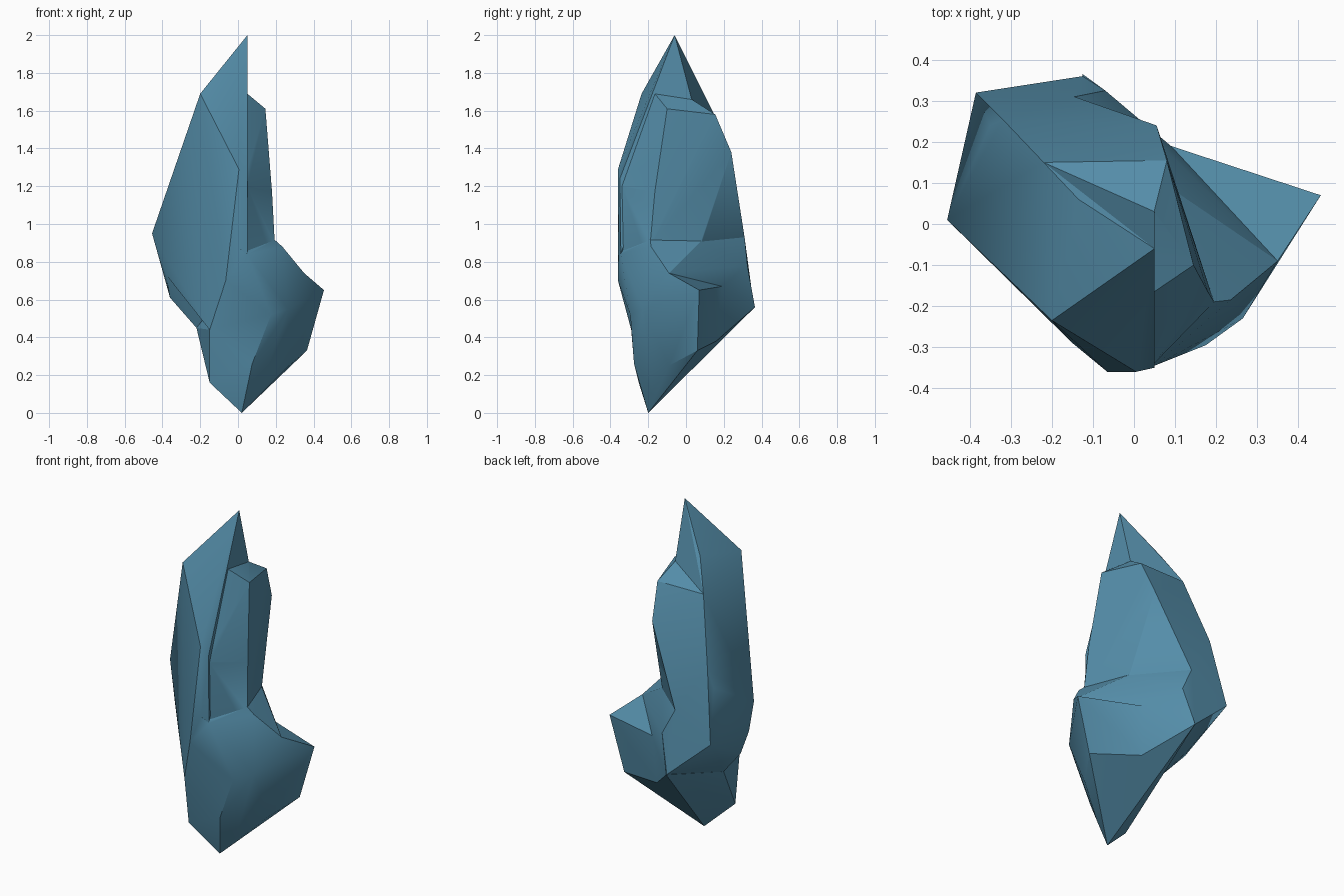
import bpy, bmesh, math

stone = bpy.data.materials.new("slate blue stone")
stone.diffuse_color = (0.09, 0.27, 0.40, 1)


def chunk(name, pts):
    """Faceted convex rock chunk wrapped around its corner points."""
    bm = bmesh.new()
    for p in pts:
        bm.verts.new(p)
    bmesh.ops.convex_hull(bm, input=bm.verts[:])
    loose = [v for v in bm.verts if not v.link_faces]
    bmesh.ops.delete(bm, geom=loose, context='VERTS')
    bmesh.ops.recalc_face_normals(bm, faces=bm.faces[:])
    me = bpy.data.meshes.new(name)
    bm.to_mesh(me)
    bm.free()
    me.materials.append(stone)
    ob = bpy.data.objects.new(name, me)
    bpy.context.collection.objects.link(ob)
    return ob


# Tall front-left shard carrying the tip
tall = chunk("rock", [
    (.05, -.06, 2), (-.2, -.235, 1.69), (-.135, .06, 1.75), (-.22, .15, 1.58),
    (.05, -.165, 1.69), (.05, .03, 1.66), (.005, -.36, 1.29), (.05, -.345, .85),
    (.05, -.35, 1.24), (.005, -.355, .87), (-.065, -.36, .7), (-.15, -.29, .44),
    (-.2, -.24, .55), (-.38, -.05, .73), (-.455, .01, .95), (-.35, .24, 1.09),
    (-.32, .255, 1.2)])

# Shorter shard on the right, blending into the front ridge
back = chunk("right_shard", [
    (.049, -.165, 1.69), (.049, .03, 1.66), (.145, -.1, 1.61), (.08, .155, 1.58),
    (-.22, .15, 1.58), (.055, .24, 1.38), (.18, -.165, 1.17), (.195, -.19, .89),
    (.1, .08, .9), (-.32, .255, 1.2), (-.145, .31, .93), (.04, -.34, .8),
    (.049, -.34, 1.2)])

# Back-left shoulder
shoulder = chunk("left_shoulder", [
    (-.385, .32, .79), (-.125, .36, .56), (-.07, .325, .78), (-.145, .31, .93),
    (-.35, .24, 1.09), (-.32, .255, 1.2), (-.455, .01, .95), (-.38, -.05, .73),
    (-.36, 0, .61), (-.3, .1, .58), (-.22, -.04, .45), (.05, .1, .9),
    (-.1, -.2, .6)])

# Sloping waist between the shards and the lump
neck = chunk("neck", [
    (.19, -.19, .92), (.235, -.185, .88), (.35, -.09, .74), (.09, .19, .67),
    (.1, .08, .91), (-.145, .31, .93), (-.07, .325, .78), (.005, -.355, .87),
    (.05, -.345, .84), (-.065, -.36, .7), (-.15, -.29, .44), (.175, -.295, .52),
    (.265, -.23, .55), (-.1, .1, .6)])

# Protruding lump low on the right
lump = chunk("right_lump", [
    (.02, -.2, 0), (.11, -.18, .11), (.27, -.09, .25), (.365, .06, .33),
    (.455, .07, .65), (.35, -.09, .74), (.09, .19, .67), (.265, -.23, .55),
    (.175, -.295, .52), (.075, -.275, .26), (.035, -.25, .19), (.08, .16, .38),
    (-.15, -.25, .16), (-.15, -.29, .44)])

# Foot tapering down to the ground point
foot = chunk("foot", [
    (.02, -.2, 0), (-.15, -.25, .16), (-.15, -.29, .44), (-.22, -.04, .45),
    (-.125, .365, .56), (-.07, .325, .78), (.09, .19, .67), (.08, .16, .38),
    (-.09, .25, .45), (.11, -.18, .11), (-.05, -.3, .6)])

# Fuse the chunks into one rock
bpy.context.view_layer.objects.active = tall
for part in (back, shoulder, neck, lump, foot):
    m = tall.modifiers.new("fuse", 'BOOLEAN')
    m.operation = 'UNION'
    m.solver = 'EXACT'
    m.object = part
    bpy.ops.object.modifier_apply(modifier=m.name)
    bpy.data.objects.remove(part)

# Smooth shallow facets, keep the sharp breaks
bpy.ops.object.select_all(action='DESELECT')
tall.select_set(True)
bpy.ops.object.shade_smooth_by_angle(angle=math.radians(30))
